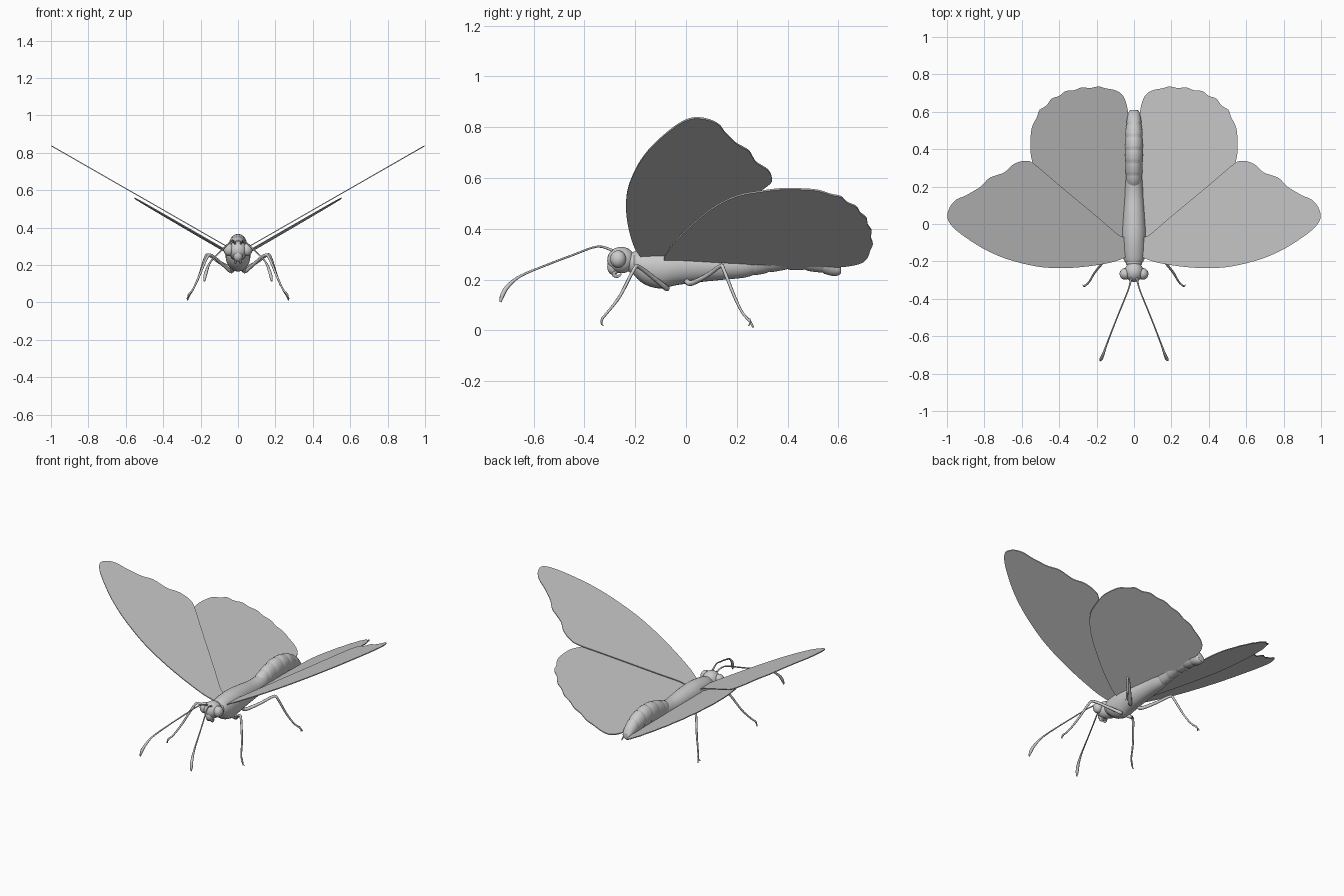
import bpy, bmesh, math
from mathutils import Vector

if "Cube" in bpy.data.objects:
    bpy.data.objects.remove(bpy.data.objects["Cube"])

grey = bpy.data.materials.new("light grey")
grey.diffuse_color = (0.6, 0.6, 0.6, 1)
grey.use_nodes = True
grey.node_tree.nodes["Principled BSDF"].inputs["Base Color"].default_value = grey.diffuse_color


def finish(name, bm, angle=40):
    bmesh.ops.recalc_face_normals(bm, faces=bm.faces)
    me = bpy.data.meshes.new(name)
    bm.to_mesh(me)
    bm.free()
    me.materials.append(grey)
    ob = bpy.data.objects.new(name, me)
    bpy.context.collection.objects.link(ob)
    bpy.ops.object.select_all(action='DESELECT')
    ob.select_set(True)
    bpy.context.view_layer.objects.active = ob
    bpy.ops.object.shade_smooth_by_angle(angle=math.radians(angle))
    return ob


def spline(pts, n):
    """Smooth curve through tuples of any length."""
    out = []
    for i in range(len(pts) - 1):
        a, b, c, d = (pts[max(i - 1, 0)], pts[i], pts[i + 1], pts[min(i + 2, len(pts) - 1)])
        for k in range(n):
            t = k / n
            out.append(tuple(q + 0.5 * t * (r - p + t * (2*p - 5*q + 4*r - s + t * (3*(q - r) + s - p)))
                             for p, q, r, s in zip(a, b, c, d)))
    return out + [tuple(pts[-1])]


def loft(bm, rings):
    rows = [[bm.verts.new(p) for p in ring] for ring in rings]
    n = len(rows[0])
    for a, b in zip(rows, rows[1:]):
        for i in range(n):
            j = (i + 1) % n
            bm.faces.new((a[i], a[j], b[j], b[i]))
    bm.faces.new(rows[0])
    bm.faces.new(rows[-1])


def body_part(name, rows, steps, ridge=None):
    """Rows are (y, half width, bottom z, top z)."""
    rings = []
    for y, w, lo, hi in spline(rows, steps):
        k = ridge(y) if ridge else 1
        mid, h = (lo + hi) / 2, (hi - lo) / 2 * k
        rings.append([(w * k * math.cos(a), y, mid + h * math.sin(a))
                      for a in (2 * math.pi * i / 28 for i in range(28))])
    bm = bmesh.new()
    loft(bm, rings)
    return finish(name, bm)


def tube(name, pts, n=4, sides=8):
    """Points are (x, y, z, radius)."""
    path = spline(pts, n)
    pos = [Vector(p[:3]) for p in path]
    rings = []
    for i, p in enumerate(path):
        d = (pos[min(i + 1, len(pos) - 1)] - pos[max(i - 1, 0)]).normalized()
        u = d.cross(Vector((0.3, 0.2, 1))).normalized()
        v = d.cross(u)
        rings.append([pos[i] + p[3] * (u * math.cos(a) + v * math.sin(a))
                      for a in (2 * math.pi * k / sides for k in range(sides))])
    bm = bmesh.new()
    loft(bm, rings)
    return finish(name, bm, 60)


def ball(name, loc, size):
    bm = bmesh.new()
    bmesh.ops.create_uvsphere(bm, u_segments=24, v_segments=16, radius=1)
    for v in bm.verts:
        v.co = Vector(loc) + Vector(a * b for a, b in zip(v.co, size))
    return finish(name, bm)


def wing(name, side, outline, height):
    """Thin sheet over a top-view outline, tilted by the height function."""
    bm = bmesh.new()
    pts = spline(outline + outline[:1], 4)[:-1]
    top, low = ([bm.verts.new((side * x, y, height(x, y) + dz)) for x, y in pts]
                for dz in (0.003, -0.003))
    bm.faces.new(top)
    bm.faces.new(low[::-1])
    for i in range(len(pts)):
        j = (i + 1) % len(pts)
        bm.faces.new((top[i], low[i], low[j], top[j]))
    return finish(name, bm, 30)


# Thorax, tapering back to the waist
body_part("thorax", [(-.215, .025, .24, .30), (-.20, .05, .212, .312), (-.16, .062, .18, .322),
                     (-.10, .066, .165, .33), (-.04, .066, .178, .33), (.05, .059, .19, .322),
                     (.15, .051, .2, .31), (.24, .044, .21, .315), (.30, .03, .235, .31)], 4)

# Abdomen with stepped segments
body_part("abdomen", [(.19, .028, .225, .30), (.23, .042, .213, .328), (.30, .046, .222, .352),
                      (.38, .05, .236, .366), (.46, .048, .236, .36), (.53, .042, .226, .335),
                      (.58, .034, .214, .298), (.605, .026, .218, .265), (.61, .012, .23, .25)], 8,
          lambda y: 1 - 0.09 * ((y - .2) / .068 % 1) ** 4)

# Head, mouthparts and neck
ball("head", (0, -.255, .277), (.05, .055, .052))
ball("neck", (0, -.205, .265), (.045, .03, .045))
ball("muzzle", (0, -.285, .25), (.026, .025, .032))

FORE = [(.03, -.17), (.1, -.2), (.2, -.22), (.3, -.232), (.4, -.236), (.5, -.23), (.6, -.21), (.7, -.18),
        (.8, -.135), (.9, -.072), (.97, -.015), (.998, .035), (.985, .09), (.95, .13), (.9, .152),
        (.86, .175), (.82, .2), (.775, .245), (.73, .262), (.69, .278), (.64, .322), (.58, .338),
        (.535, .322), (.42, .225), (.3, .125), (.18, .025), (.08, -.06), (.03, -.08)]
HIND = [(.03, -.08), (.08, -.085), (.17, -.05), (.27, .005), (.41, .1), (.5, .2), (.535, .3), (.553, .38),
        (.553, .46), (.545, .52), (.52, .57), (.505, .61), (.47, .632), (.44, .67), (.4, .685), (.365, .71),
        (.32, .715), (.28, .73), (.235, .727), (.19, .735), (.15, .725), (.1, .715), (.062, .69),
        (.04, .64), (.028, .56), (.025, .4), (.025, .2)]

for side, tag in ((1, "right"), (-1, "left")):
    def sided(pts):
        return [(side * p[0],) + p[1:] for p in pts]

    # Wings
    wing("forewing_" + tag, side, FORE, lambda x, y: .265 + .573 * x)
    wing("hindwing_" + tag, side, HIND, lambda x, y: .2415 + .582 * x - .015 * y)
    # Eyes, palps and clubbed antennae
    ball("eye_" + tag, (side * .048, -.267, .281), (.029, .031, .034))
    tube("palp_" + tag, sided([(.012, -.27, .24, .008), (.014, -.285, .222, .008),
                               (.012, -.27, .212, .006), (.01, -.255, .222, .003)]))
    tube("antenna_" + tag, sided([(.015, -.29, .315, .006), (.03, -.35, .33, .004), (.07, -.45, .295, .004),
                                  (.11, -.55, .257, .004), (.148, -.65, .215, .005), (.166, -.70, .175, .008),
                                  (.176, -.722, .14, .009), (.18, -.73, .112, .004)]))
    # Legs: hip, knee, shin and toes
    tube("front_leg_" + tag, sided([(.03, -.12, .20, .012), (.035, -.075, .165, .011), (.085, -.125, .205, .009),
                                    (.14, -.185, .25, .008), (.165, -.205, .24, .007), (.21, -.26, .135, .006),
                                    (.24, -.31, .07, .005), (.262, -.33, .045, .005), (.268, -.332, .022, .003)]))
    tube("rear_leg_" + tag, sided([(.03, .0, .21, .012), (.04, .015, .185, .011), (.1, .08, .215, .009),
                                   (.155, .135, .253, .008), (.175, .148, .24, .007), (.21, .19, .135, .006),
                                   (.24, .222, .07, .005), (.262, .252, .035, .005), (.27, .265, .012, .003)]))
    for leg, y, d in (("front", -.33, -1), ("rear", .25, 1)):
        tube(f"{leg}_toe_{tag}", sided([(.258, y, .045, .004), (.268, y + d * .003, .03, .003),
                                        (.274, y - d * .004, .018, .002)]))
